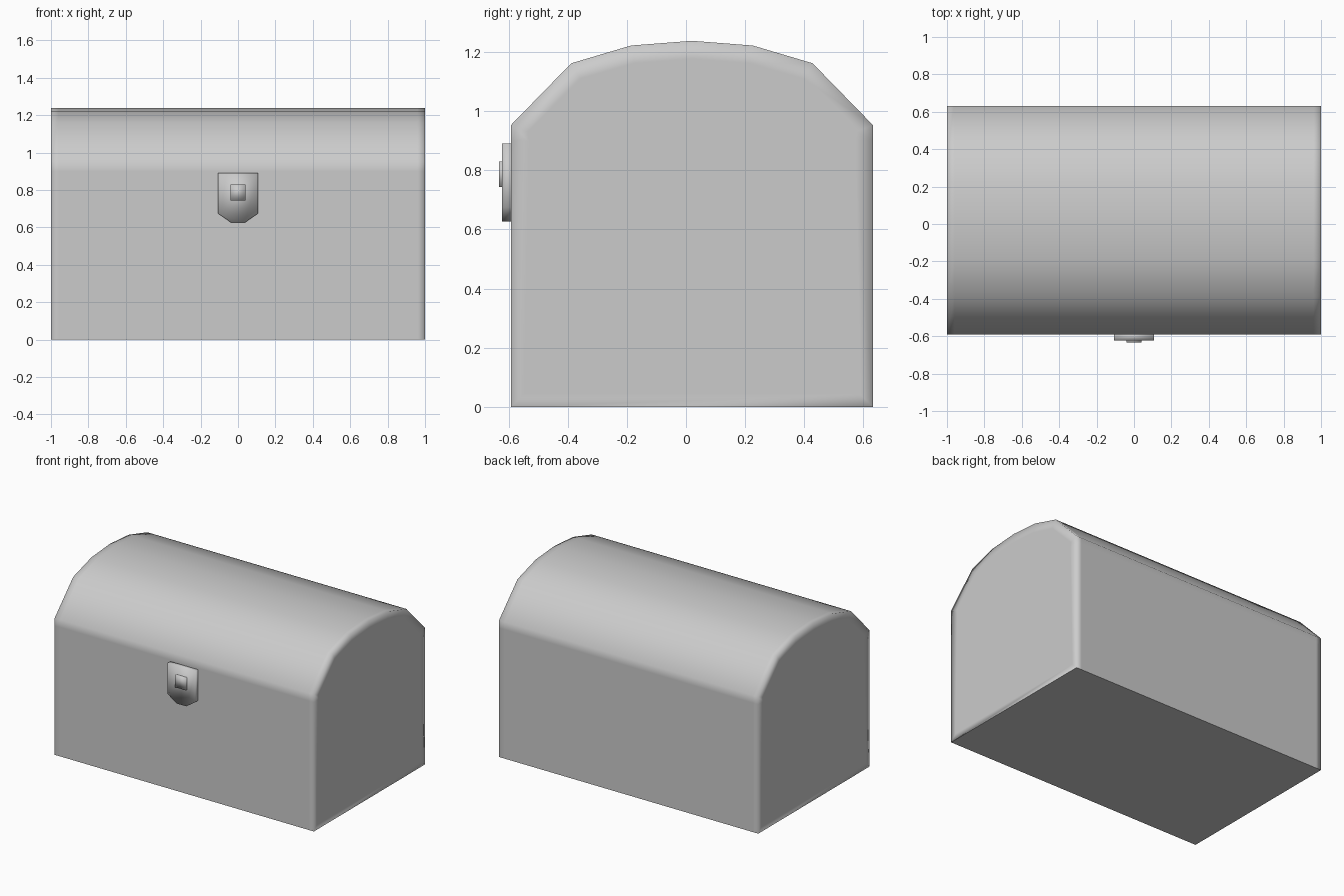
import bpy, bmesh

if "Cube" in bpy.data.objects:
    bpy.data.objects.remove(bpy.data.objects["Cube"])


def prism(name, sections, caps=True):
    """Loft matching closed loops of 3D points into a smooth-shaded solid."""
    bm = bmesh.new()
    rings = [[bm.verts.new(p) for p in s] for s in sections]
    n = len(rings[0])
    for a, b in zip(rings, rings[1:]):
        for i in range(n):
            j = (i + 1) % n
            bm.faces.new((a[i], a[j], b[j], b[i]))
    ends = [bm.faces.new(rings[0]), bm.faces.new(rings[-1])]
    bmesh.ops.recalc_face_normals(bm, faces=bm.faces[:])
    for f in bm.faces:
        f.smooth = True
    return bm, ends


def finish(name, bm):
    mesh = bpy.data.meshes.new(name)
    bm.to_mesh(mesh)
    bm.free()
    obj = bpy.data.objects.new(name, mesh)
    bpy.context.collection.objects.link(obj)
    return obj


# Chest: half profile (offset from the middle, height) mirrored, swept along x
MID = 0.02
half = [(0.612, 0), (0.612, 0.9), (0.612, 0.953), (0.408, 1.162), (0.206, 1.222)]
profile = [(MID - d, z) for d, z in half] + [(MID, 1.238)]
profile += [(MID + d, z) for d, z in reversed(half)]
sections = [[(x, y, z) for y, z in profile] for x in (-1, -0.96, 0.96, 1)]
bm, ends = prism("chest", sections)
# Soft border on the end walls, crisp edge around the base
bmesh.ops.inset_individual(bm, faces=ends, thickness=0.06)
for f in bm.faces:
    f.smooth = True
for e in bm.edges:
    if all(v.co.z < 1e-4 for v in e.verts):
        e.smooth = False
finish("chest", bm)

# Latch plate: shield outline, and the small square catch on it
shield = [(-0.107, 0.89), (-0.107, 0.675), (-0.038, 0.627),
          (0.038, 0.627), (0.107, 0.675), (0.107, 0.89)]
square = [(-0.041, 0.83), (-0.041, 0.743), (0.041, 0.743), (0.041, 0.83)]
for name, outline, back, front in (("latch_plate", shield, -0.58, -0.623),
                                   ("latch_catch", square, -0.61, -0.633)):
    bm, ends = prism(name, [[(x, y, z) for x, z in outline] for y in (back, front)])
    finish(name, bm)
